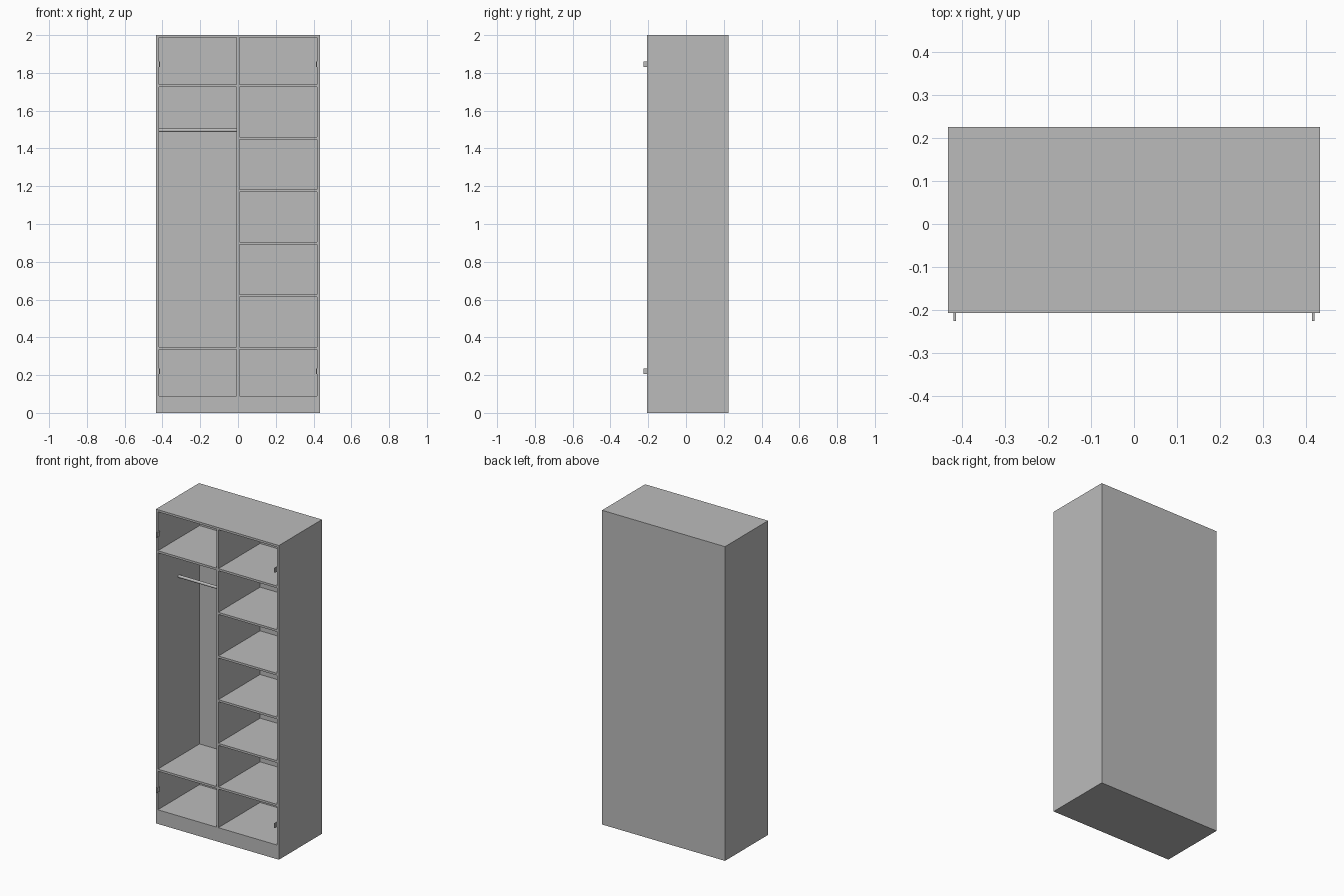
import bpy
import math

default_cube = bpy.data.objects.get("Cube")
if default_cube:
    bpy.data.objects.remove(default_cube, do_unlink=True)

grey = bpy.data.materials.new("plain grey")
grey.use_nodes = True
grey.diffuse_color = (0.5, 0.5, 0.5, 1)
grey.node_tree.nodes["Principled BSDF"].inputs["Base Color"].default_value = (0.5, 0.5, 0.5, 1)

HALF_W, FRONT, BACK, HEIGHT = 0.433, -0.207, 0.226, 2.0
T = 0.0135                      # board thickness
PLINTH = 0.09
INNER = HALF_W - T
INNER_BACK = BACK - T
HALF_T = T / 2


def box(name, x, y, z):
    """Box spanning the given (low, high) ranges."""
    bpy.ops.mesh.primitive_cube_add(size=1, location=[sum(r) / 2 for r in (x, y, z)])
    ob = bpy.context.object
    ob.name = name
    ob.scale = [r[1] - r[0] for r in (x, y, z)]
    bpy.ops.object.transform_apply(location=False, rotation=False, scale=True)
    ob.data.materials.append(grey)
    return ob


# Carcass
depth = (FRONT, INNER_BACK)
inside = (PLINTH, HEIGHT - T)
box("plinth", (-INNER, INNER), depth, (0, PLINTH))
box("top_panel", (-INNER, INNER), depth, (HEIGHT - T, HEIGHT))
box("back_panel", (-INNER, INNER), (INNER_BACK, BACK), (0, HEIGHT))
box("divider", (-HALF_T, HALF_T), depth, inside)

for side, name in ((-1, "right"), (1, "left")):
    box(name + "_side_panel", sorted((side * INNER, side * HALF_W)), (FRONT, BACK), (0, HEIGHT))
    # Hinge plates on the inner faces of the sides
    for z, level in ((0.22, "lower"), (1.845, "upper")):
        box(f"{name}_{level}_hinge", sorted((side * (INNER - 0.006), side * INNER)),
            (-0.226, -0.195), (z - 0.015, z + 0.015))

# Shelves: evenly spaced on the left, only lowest and highest on the right
LOW, STEP, COUNT = 0.342, 0.278, 6
for i in range(COUNT):
    z = LOW + i * STEP
    span = (z - HALF_T, z + HALF_T)
    box(f"left_shelf_{i + 1}", (HALF_T, INNER), depth, span)
    if i in (0, COUNT - 1):
        box(f"right_shelf_{i + 1}", (-INNER, -HALF_T), depth, span)

# Hanging rail across the right compartment
bpy.ops.mesh.primitive_cylinder_add(
    vertices=24, radius=0.009, depth=INNER - HALF_T,
    location=(-(INNER + HALF_T) / 2, 0.005, 1.496), rotation=(0, math.pi / 2, 0))
rail = bpy.context.object
rail.name = "hanging_rail"
rail.data.materials.append(grey)
bpy.ops.object.shade_smooth_by_angle()
